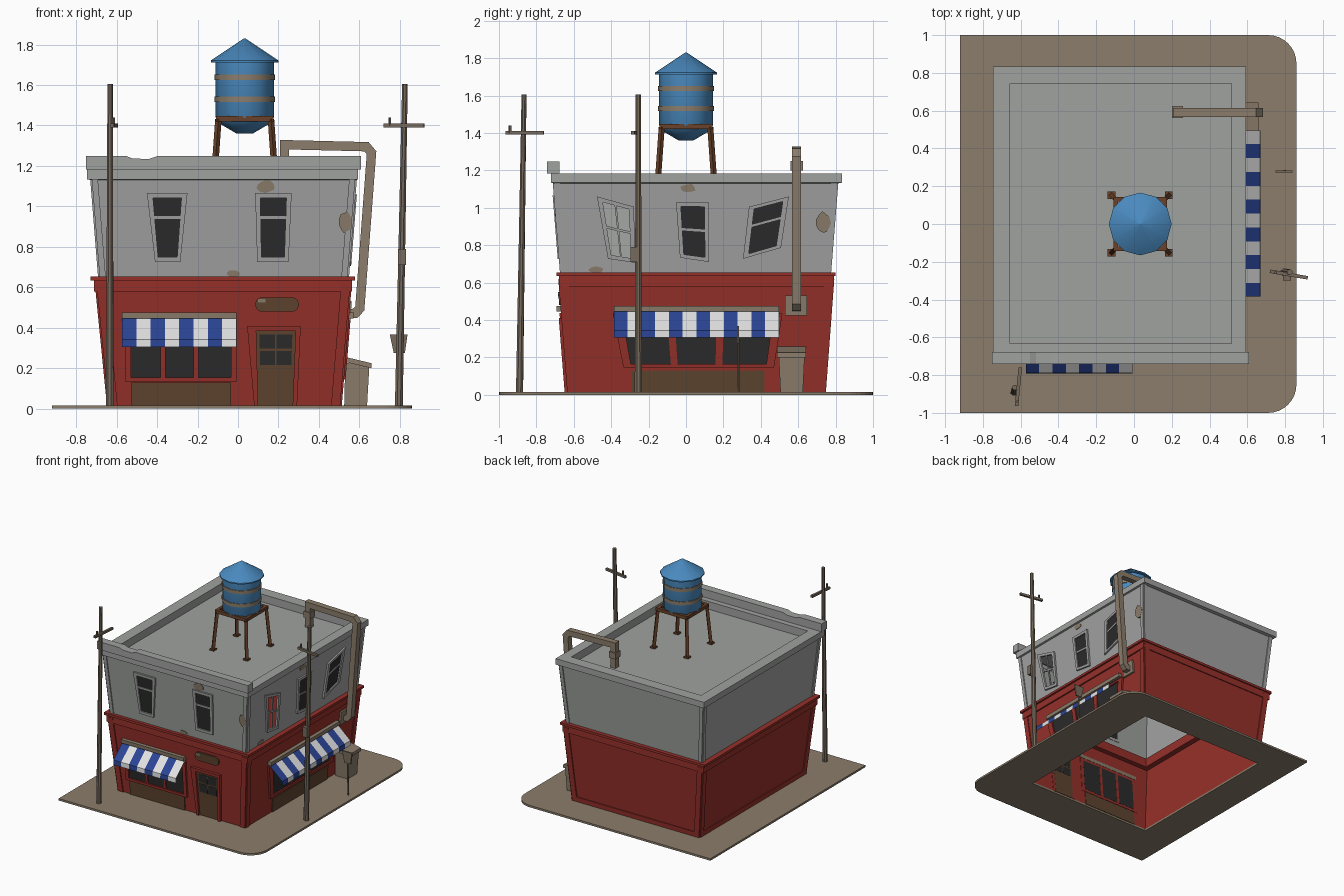
import bpy, bmesh, math, random
from mathutils import Vector

random.seed(4)
if "Cube" in bpy.data.objects:
    bpy.data.objects.remove(bpy.data.objects["Cube"], do_unlink=True)


def material(name, hexcol):
    rgb = [int(hexcol[i:i + 2], 16) / 255 for i in (0, 2, 4)]
    col = [c / 12.92 if c < 0.04 else ((c + 0.055) / 1.055) ** 2.4 for c in rgb] + [1]
    m = bpy.data.materials.new(name)
    m.use_nodes = True
    m.diffuse_color = col
    m.node_tree.nodes["Principled BSDF"].inputs["Base Color"].default_value = col
    return m


GREY = material("grey plaster", "a0a2a0")
RED = material("red paint", "96302a")
TAN = material("dusty tan", "8b7d6b")
POLE = material("weathered wood", "776a5c")
BROWN = material("dark brown", "5f452f")
RUST = material("rusty brown", "6a4229")
TANK = material("tank blue", "4a8abf")
STRIPE = material("awning blue", "2b4596")
WHITE = material("awning white", "e2e2e2")
GLASS = material("dark glass", "2b2b2b")


def build(name, verts, faces, mats, rule=None, smooth=False):
    bm = bmesh.new()
    vs = [bm.verts.new(v) for v in verts]
    for i, f in enumerate(faces):
        face = bm.faces.new([vs[j] for j in f])
        face.material_index = rule(i) if rule else 0
        face.smooth = smooth
    bmesh.ops.recalc_face_normals(bm, faces=bm.faces)
    me = bpy.data.meshes.new(name)
    bm.to_mesh(me)
    bm.free()
    for m in mats:
        me.materials.append(m)
    if smooth:
        me.set_sharp_from_angle(angle=math.radians(35))
    ob = bpy.data.objects.new(name, me)
    bpy.context.collection.objects.link(ob)
    return ob


def stack(name, rings, mat, cap0=False, cap1=False, closed=False, smooth=False):
    """Skin a list of equal-length loops."""
    n, k = len(rings[0]), len(rings)
    faces = [(a * n + i, a * n + (i + 1) % n, (a + 1) % k * n + (i + 1) % n, (a + 1) % k * n + i)
             for a in range(k if closed else k - 1) for i in range(n)]
    if cap0:
        faces.append(tuple(range(n)))
    if cap1:
        faces.append(tuple(range((k - 1) * n, k * n)))
    return build(name, [p for r in rings for p in r], faces, [mat], smooth=smooth)


def rect(x0, x1, y0, y1, z):
    return [(x0, y0, z), (x1, y0, z), (x1, y1, z), (x0, y1, z)]


def box(name, x0, x1, y0, y1, z0, z1, mat):
    return stack(name, [rect(x0, x1, y0, y1, z0), rect(x0, x1, y0, y1, z1)], mat, True, True)


def lathe(name, prof, c, mat, n=12):
    rings = [[(c[0] + r * math.cos(math.tau * i / n), c[1] + r * math.sin(math.tau * i / n), z)
              for i in range(n)] for r, z in prof]
    return stack(name, rings, mat, True, True, smooth=True)


def rod(name, a, b, r0, r1, mat, n=8):
    a, b = Vector(a), Vector(b)
    q = (b - a).to_track_quat('Z', 'Y')
    rings = [[p + q @ Vector((r * math.cos(math.tau * (i + .5) / n), r * math.sin(math.tau * (i + .5) / n), 0))
              for i in range(n)] for p, r in ((a, r0), (b, r1))]
    return stack(name, rings, mat, True, True, smooth=n > 4)


# Flared walls: extents (x0, x1, y0, y1) at the bottom and top of each storey
LOW = (.015, (-.64, .505, -.627, .74)), (.62, (-.70, .555, -.675, .785))
UP = (.64, (-.683, .54, -.665, .767)), (1.14, (-.723, .58, -.705, .807))


def extent(z):
    (z0, a), (z1, b) = LOW if z < .63 else UP
    return [p + (q - p) * (z - z0) / (z1 - z0) for p, q in zip(a, b)]


def on_wall(side, u, z, d=0):
    x0, x1, y0, y1 = extent(z)
    return {"front": (u, y0 - d, z), "back": (u, y1 + d, z),
            "left": (x0 - d, u, z), "right": (x1 + d, u, z)}[side]


def span(side, z):
    e = extent(z)
    return e[:2] if side in ("front", "back") else e[2:]


def plate(name, side, pts, d0, d1, mat):
    return stack(name, [[on_wall(side, u, z, d) for u, z in pts] for d in (d0, d1)], mat, True, True)


def sub(quad, s0, s1, t0, t1):
    """Part of a quad given as top-left, top-right, bottom-right, bottom-left; t runs upward."""
    tl, tr, br, bl = [Vector(p) for p in quad]
    def at(s, t):
        return tuple(bl.lerp(br, s).lerp(tl.lerp(tr, s), t))
    return [at(s0, t1), at(s1, t1), at(s1, t0), at(s0, t0)]


def frame(name, side, outer, inner, d, mat):
    loops = [(outer, -.003), (outer, d), (inner, d), (inner, -.003)]
    return stack(name, [[on_wall(side, u, z, k) for u, z in q] for q, k in loops], mat, closed=True)


def span_quad(u0, u1, z0, z1):
    return [(u0, z1), (u1, z1), (u1, z0), (u0, z0)]


# Upper windows; the first one on the right side is broken out
windows = [("front", [(-.45, 1.065), (-.25, 1.065), (-.285, .725), (-.41, .725)], .65),
           ("front", [(.085, 1.065), (.265, 1.065), (.25, .725), (.095, .725)], .65),
           ("right", [(-.476, 1.06), (-.278, 1.005), (-.273, .706), (-.417, .727)], .5),
           ("right", [(-.053, 1.027), (.123, 1.027), (.123, .71), (-.032, .733)], .5),
           ("right", [(.337, 1.005), (.55, 1.06), (.508, .786), (.305, .727)], .6)]
for i, (side, q, rail) in enumerate(windows):
    pane = sub(q, .14, .86, .07, .93)
    frame("window_frame", side, q, pane, .014, GREY)
    plate("window_rail", side, sub(pane, 0, 1, rail, rail + .05), -.002, .01, GREY)
    if i == 2:
        hole = pane
        plate("window_mullion", side, sub(pane, .45, .53, 0, 1), -.002, .009, GREY)
    else:
        plate("window_pane", side, pane, -.004, .004, GLASS)

# Wall sheets with raised corner strips
for label, storey, mat, w in (("lower", LOW, RED, .045), ("upper", UP, GREY, .03)):
    z0, z1 = storey[0][0], storey[1][0]
    for side in ("front", "right", "back", "left"):
        (a0, b0), (a1, b1) = span(side, z0), span(side, z1)
        wall = [(a1, z1), (b1, z1), (b0, z0), (a0, z0)]
        if label == "upper" and side == "right":
            pts = [on_wall(side, *p) for p in wall + hole]
            build("upper_wall_right", pts, [(i, (i + 1) % 4, 4 + (i + 1) % 4, 4 + i) for i in range(4)], [mat])
        else:
            build(label + "_wall_" + side, [on_wall(side, *p) for p in wall], [(0, 1, 2, 3)], [mat])
        plate(label + "_corner_strip", side, [(a1, z1), (a1 + w, z1), (a0 + w, z0), (a0, z0)], 0, .008, mat)
        plate(label + "_corner_strip", side, [(b1 - w, z1), (b1, z1), (b0, z0), (b0 - w, z0)], 0, .008, mat)
        if label == "lower" and side in ("back", "left"):
            plate("base_strip", side, span_quad(a0, b0, z0, z0 + .04), 0, .008, mat)

# Red belt course, grey cornice and sunken roof
belt, lip, inner = (-.713, .564, -.68, .79), (-.728, .579, -.692, .80), (-.65, .51, -.63, .735)
stack("belt_course", [rect(*e, z) for e, z in ((belt, .579), (belt, .634), (lip, .634), (lip, .653),
                                             (inner, .653), (inner, .579))], RED, closed=True)
rim, well = (-.747, .594, -.722, .834), (-.657, .515, -.633, .744)
stack("cornice_and_roof", [rect(*e, z) for e, z in ((UP[1][1], 1.13), (rim, 1.134), (rim, 1.183),
                                                  (well, 1.183), (well, 1.12))], GREY, cap1=True)
top = [(-.752, 1.183), (.609, 1.183), (.609, 1.248), (-.4, 1.248), (-.44, 1.235), (-.52, 1.236), (-.55, 1.248), (-.752, 1.248)]
stack("front_parapet", [[(x, y, z) for x, z in top] for y in (-.742, -.677)], GREY, True, True)

# Fallen plaster patches
for side, u, z, ru, rz in (("front", .14, 1.1, .05, .035), ("front", -.02, .668, .035, .02),
                           ("front", .528, .92, .032, .06), ("right", .735, .92, .04, .06),
                           ("right", .01, 1.105, .045, .025), ("right", -.48, .668, .045, .02)):
    pts = []
    for i in range(11):
        r, a = random.uniform(.75, 1.05), math.tau * i / 11
        pts.append((u + ru * r * math.cos(a), z + rz * r * math.sin(a)))
    plate("plaster_patch", side, pts, 0, .009 if abs(u) > .5 else .005, TAN)

# Shop windows with panel, and striped awnings
shops = [("front", [(-.53, .42), (-.035, .42), (-.035, .155), (-.53, .155)], (-.53, -.035), (-.573, -.008), 8),
         ("right", [(-.34, .42), (.465, .42), (.43, .165), (-.295, .165)], (-.29, .42), (-.385, .496), 12)]
for side, q, (p0, p1), (u0, u1), n in shops:
    plate("shop_glass", side, q, -.004, .004, GLASS)
    frame("shop_frame", side, sub(q, -.06, 1.06, -.08, 1.06), q, .016, RED)
    for s in (.32, .65):
        plate("shop_mullion", side, sub(q, s - .025, s + .025, 0, 1), -.005, .012, RED)
    plate("shop_panel", side, span_quad(p0, p1, .016, .13), -.004, .008, BROWN)
    plate("awning_bar", side, span_quad(u0, u1, .445, .475), -.002, .03, TAN)
    verts = []
    for i in range(n + 1):
        for d, z in ((0, .455), (.127, .343), (.129, .305)):
            verts.append((*on_wall(side, u0 + (u1 - u0) * i / n, .455, d)[:2], z))
    strips = [(3 * i + k, 3 * i + 3 + k, 3 * i + 4 + k, 3 * i + 1 + k) for i in range(n) for k in (0, 1)]
    build("awning", verts, strips, [STRIPE, WHITE], lambda i: i // 2 % 2)

# Door with four panes, and the plaque above
door = [(.09, .385), (.285, .385), (.27, .016), (.1, .016)]
plate("door", "front", door, -.004, .006, BROWN)
frame("door_frame", "front", [(.045, .41), (.31, .41), (.292, .016), (.08, .016)], door, .022, RED)
for s in (.08, .52):
    for t in (.54, .76):
        plate("door_pane", "front", sub(door, s, s + .4, t, t + .19), -.005, .009, GLASS)
pts = []
for i in range(16):
    a = math.tau * (i + .5) / 16
    pts.append((.193 + math.copysign(.072, math.cos(a)) + .036 * math.cos(a), .515 + .036 * math.sin(a)))
plate("plaque", "front", pts, 0, .014, BROWN)
plate("plaque_chip", "front", span_quad(.1, .135, .525, .542), .012, .016, TAN)

# Ground slab with rounded right corners, open beneath the building
outline = [(-.92, 1), (-.92, -1)]
for cy, a0 in ((-.85, -90), (.85, 0)):
    for i in range(9):
        a = math.radians(a0 + i * 90 / 8)
        outline.append((.71 + .15 * math.cos(a), cy + .15 * math.sin(a)))
bm = bmesh.new()
edges = []
for loop in (outline, [p[:2] for p in rect(*LOW[0][1], 0)]):
    vs = [bm.verts.new((x, y, 0)) for x, y in loop]
    edges += [bm.edges.new((vs[i - 1], vs[i])) for i in range(len(vs))]
bmesh.ops.triangle_fill(bm, edges=edges, use_beauty=True)
ext = bmesh.ops.extrude_face_region(bm, geom=bm.faces[:], use_keep_orig=True)
bmesh.ops.translate(bm, vec=(0, 0, .016), verts=[g for g in ext["geom"] if isinstance(g, bmesh.types.BMVert)])
bmesh.ops.recalc_face_normals(bm, faces=bm.faces)
ground = build("ground_slab", [], [], [TAN])
bm.to_mesh(ground.data)
bm.free()

# Water tower
cx = .033
lathe("tank_body", [(.04, 1.36), (.125, 1.41), (.144, 1.44), (.144, 1.715)], (cx, 0), TANK)
lathe("tank_roof", [(.166, 1.712), (.166, 1.722), (.004, 1.83)], (cx, 0), TANK)
for z in (1.53, 1.638):
    lathe("tank_band", [(.149, z - .014), (.149, z + .014)], (cx, 0), TAN)
for s in (-1, 1):
    box("tower_beam", cx - .142, cx + .142, s * .13 - .012, s * .13 + .012, 1.42, 1.447, RUST)
    box("tower_beam", cx + s * .13 - .012, cx + s * .13 + .012, -.142, .142, 1.42, 1.447, RUST)
    for t in (-1, 1):
        rod("tower_leg", (cx + s * .152, t * .152, 1.12), (cx + s * .13, t * .13, 1.43), .016, .016, RUST, 4)
        box("tower_foot", cx + s * .152 - .02, cx + s * .152 + .02, t * .152 - .02, t * .152 + .02, 1.12, 1.132, RUST)

# Square duct from the roof down to the right wall
path = [Vector(p) for p in ((.23, 1.12), (.23, 1.305), (.635, 1.295), (.66, 1.265), (.602, .495), (.58, .472), (.52, .468))]
rings = []
for i, p in enumerate(path):
    a = (p - path[max(i - 1, 0)]).normalized()
    b = (path[min(i + 1, len(path) - 1)] - p).normalized()
    m = (a + b).normalized()
    k = .023 / max(m.dot(b if b.length else a), .5)
    o = Vector((-m.y, m.x)) * k
    rings.append([((p + o * s).x, y, (p + o * s).y) for s, y in ((1, .567), (1, .615), (-1, .615), (-1, .567))])
stack("duct", rings, TAN, True, True)
box("duct_collar", .2, .26, .56, .625, 1.2, 1.25, TAN)
plate("duct_wall_plate", "right", span_quad(.53, .647, .425, .53), 0, .015, TAN)

# Bin with sloping lid beside the right wall
stack("bin", [rect(.525, .638, .505, .625, .016), rect(.53, .65, .495, .635, .225)], TAN, True, True)
lid = [[(x, y, z + h) for x, y, z in ((.525, .487, .232), (.66, .487, .2), (.66, .642, .2), (.525, .642, .232))] for h in (0, .025)]
stack("bin_lid", lid, TAN, True, True)

# Utility poles with crossarms and insulators
rod("left_pole", (-.634, -.89, .01), (-.632, -.866, 1.605), .02, .014, POLE)
rod("left_crossarm", (-.602, -.76, 1.4), (-.622, -.963, 1.4), .013, .013, POLE, 4)
rod("right_pole", (.795, -.255, .01), (.825, -.255, 1.605), .021, .015, POLE)
rod("right_crossarm", (.72, -.25, 1.4), (.92, -.285, 1.4), .013, .013, POLE, 4)
for x, y in ((-.615, -.94), (.75, -.257)):
    rod("insulator", (x, y, 1.4), (x, y, 1.44), .008, .008, POLE, 6)
box("pole_box", .79, .83, -.298, -.262, .71, .79, POLE)

# Kerbside sign on a thin post
rod("sign_post", (.8, .28, .01), (.795, .28, .3), .007, .006, POLE, 6)
sign = [(.75, .368), (.838, .368), (.825, .275), (.77, .275)]
stack("sign_plate", [[(x, y, z) for x, z in sign] for y in (.272, .284)], POLE, True, True)
